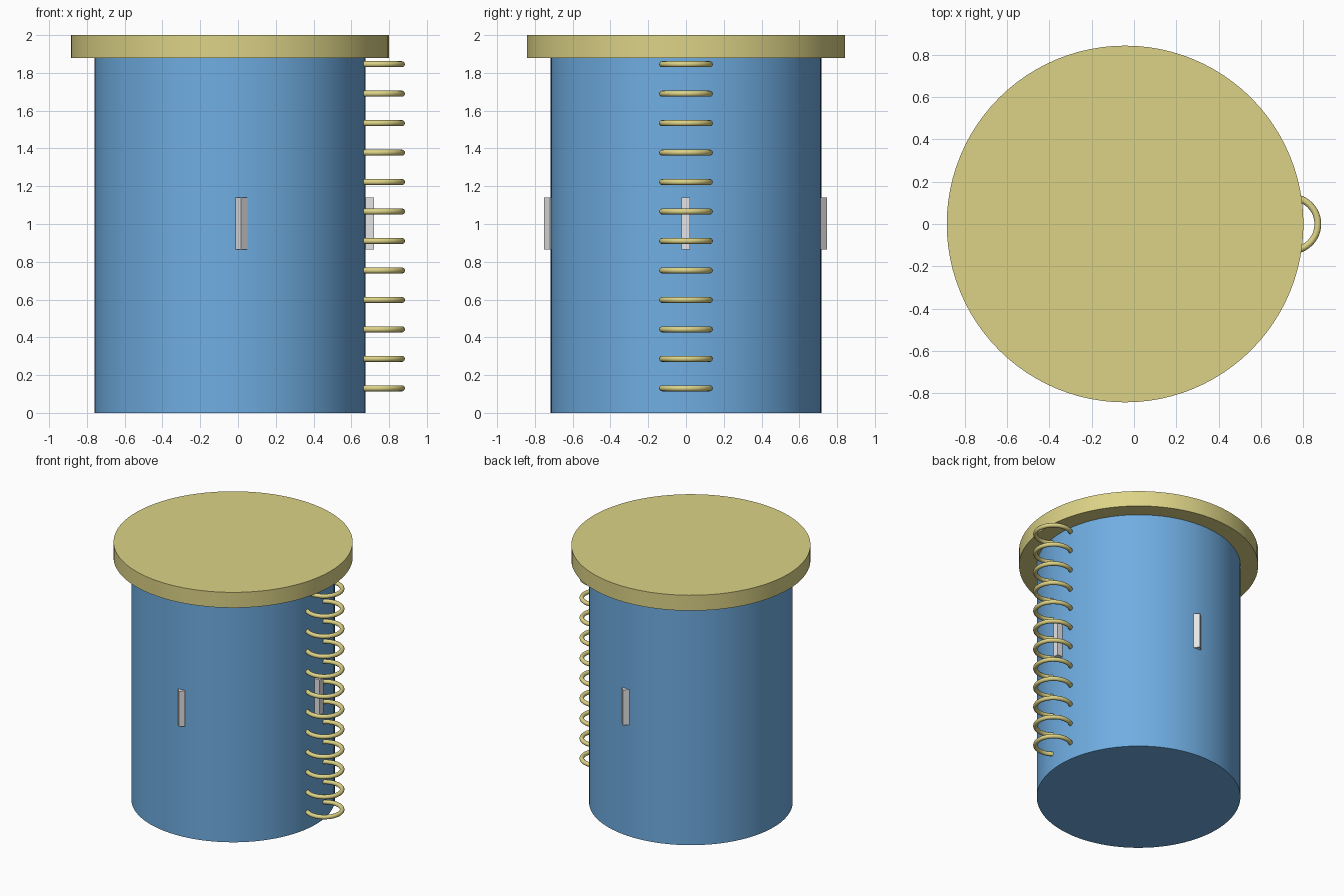
import bpy
from math import radians

cube = bpy.data.objects.get("Cube")
if cube:
    bpy.data.objects.remove(cube, do_unlink=True)

CX = -0.042          # drum axis
BODY_R, LID_R = 0.717, 0.842
LID_Z = 1.88


def material(name, rgb):
    mat = bpy.data.materials.new(name)
    mat.use_nodes = True
    color = (*rgb, 1)
    mat.diffuse_color = color
    mat.node_tree.nodes["Principled BSDF"].inputs["Base Color"].default_value = color
    return mat


blue = material("blue", (0.16, 0.42, 0.76))
straw = material("straw yellow", (0.72, 0.65, 0.24))
grey = material("light grey", (0.78, 0.78, 0.80))


def finish(name, mat, smooth=True):
    obj = bpy.context.object
    obj.name = name
    obj.data.materials.append(mat)
    if smooth:
        bpy.ops.object.shade_smooth_by_angle(angle=radians(35))
    return obj


def drum(name, radius, bottom, top, mat):
    bpy.ops.mesh.primitive_cylinder_add(
        vertices=96, radius=radius, depth=top - bottom,
        location=(CX, 0, (bottom + top) / 2))
    return finish(name, mat)


def peg(name, x, y, turn):
    bpy.ops.mesh.primitive_cube_add(size=1, location=(x, y, 1.003),
                                    rotation=(0, 0, radians(turn)))
    bpy.context.object.scale = (0.046, 0.046, 0.275)
    return finish(name, grey, smooth=False)


# Body and overhanging lid
drum("body", BODY_R, 0, LID_Z, blue)
drum("lid", LID_R, LID_Z, 2, straw)

# Small upright pegs set into the wall
peg("front_peg", 0.018, -0.718, 42)
peg("back_peg", 0.018, 0.714, 42)
peg("side_peg", 0.697, -0.002, 0)

# Column of binding rings passing through the wall
for i in range(12):
    bpy.ops.mesh.primitive_torus_add(
        major_segments=48, minor_segments=12, major_radius=0.126,
        minor_radius=0.016, location=(0.742, 0, 0.13 + i * 0.156))
    finish(f"binding_ring_{i + 1}", straw)
